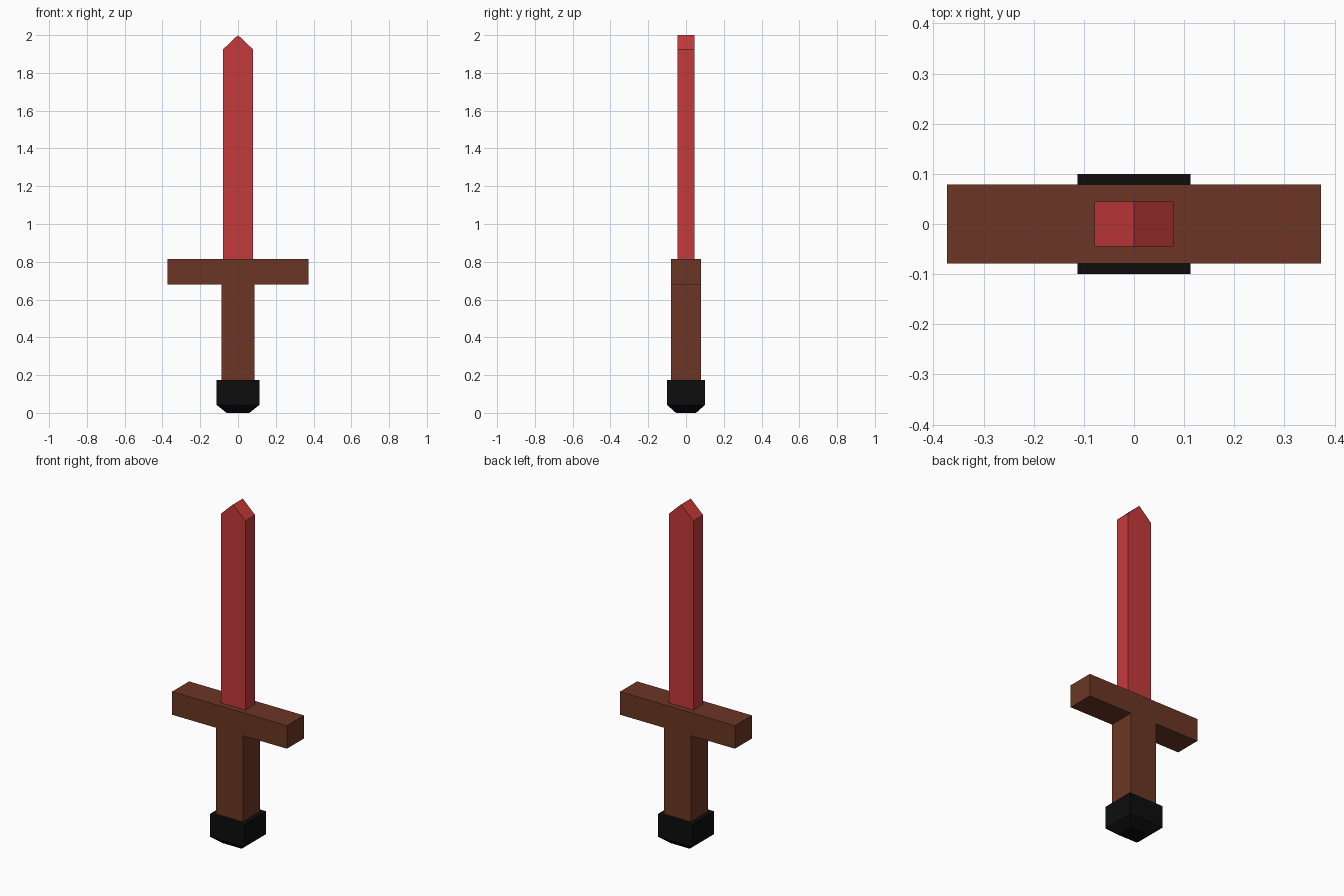
import bpy
import bmesh

cube = bpy.data.objects.get("Cube")
if cube:
    bpy.data.objects.remove(cube, do_unlink=True)


def material(name, rgb):
    mat = bpy.data.materials.new(name)
    mat.use_nodes = True
    mat.diffuse_color = (*rgb, 1)
    bsdf = next(n for n in mat.node_tree.nodes if n.type == 'BSDF_PRINCIPLED')
    bsdf.inputs["Base Color"].default_value = (*rgb, 1)
    return mat


def finish(name, bm, mat):
    bmesh.ops.recalc_face_normals(bm, faces=bm.faces)
    mesh = bpy.data.meshes.new(name)
    bm.to_mesh(mesh)
    bm.free()
    mesh.materials.append(mat)
    obj = bpy.data.objects.new(name, mesh)
    bpy.context.collection.objects.link(obj)
    return obj


def mirrored_slab(name, right_half, half_depth, mat):
    """Mirror a half outline (bottom to top) in x and extrude it along y."""
    left_half = [(-x, z) for x, z in reversed(right_half) if x > 0]
    bm = bmesh.new()
    verts = [bm.verts.new((x, -half_depth, z)) for x, z in right_half + left_half]
    face = bm.faces.new(verts)
    extruded = bmesh.ops.extrude_face_region(bm, geom=[face], use_keep_orig=True)
    moved = [g for g in extruded["geom"] if isinstance(g, bmesh.types.BMVert)]
    bmesh.ops.translate(bm, verts=moved, vec=(0, 2 * half_depth, 0))
    return finish(name, bm, mat)


def stacked_rings(name, rings, mat):
    """Join rectangular rings (half width, half depth, height) into a solid."""
    bm = bmesh.new()
    loops = [[bm.verts.new((sx * w, sy * d, z))
              for sx, sy in ((-1, -1), (1, -1), (1, 1), (-1, 1))]
             for w, d, z in rings]
    for low, high in zip(loops, loops[1:]):
        for i in range(4):
            j = (i + 1) % 4
            bm.faces.new((low[i], low[j], high[j], high[i]))
    bm.faces.new(loops[0])
    bm.faces.new(loops[-1])
    return finish(name, bm, mat)


red = material("blade red", (0.56, 0.042, 0.044))
brown = material("wood brown", (0.147, 0.037, 0.018))
black = material("pommel black", (0.004, 0.004, 0.004))

# Blade with a ridged tip
mirrored_slab("blade", [(0.079, 0.81), (0.079, 1.925), (0, 2.0)], 0.045, red)

# Grip and crossguard in one T-shaped piece
mirrored_slab("grip_and_guard",
              [(0.087, 0.17), (0.087, 0.68), (0.373, 0.68), (0.373, 0.815)],
              0.079, brown)

# Pommel with a tapered base
stacked_rings("pommel",
              [(0.06, 0.053, 0), (0.113, 0.1, 0.042), (0.113, 0.1, 0.175)], black)
